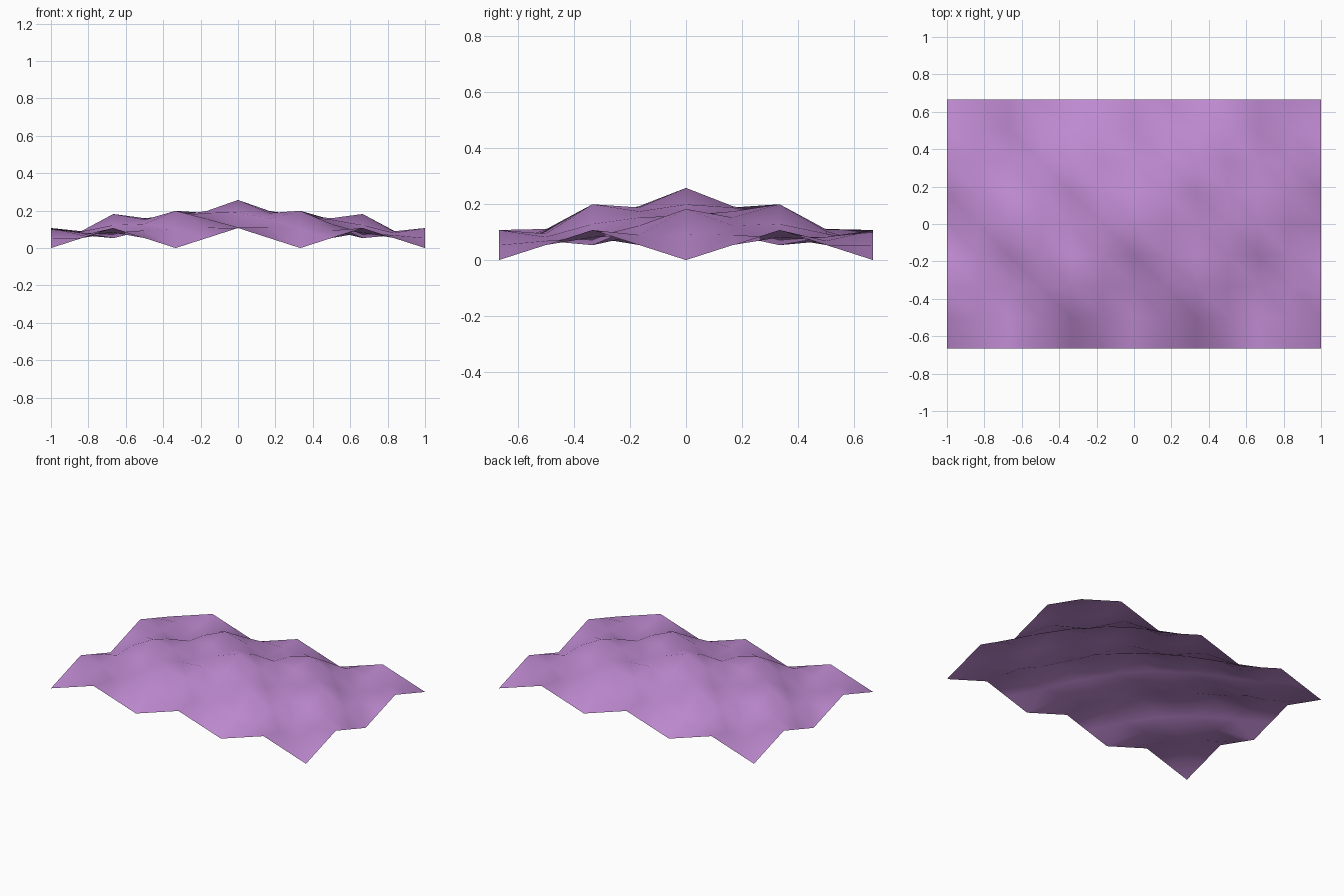
import bpy
import bmesh
from math import sin, cos, pi

HALF_X, HALF_Y = 1.0, 2 / 3
CELL = 1 / 3          # distance between a crest and the next hollow
RIPPLE = 0.0535       # half height of the ripples
DOME = 0.15           # rise of the sheet towards its middle

cube = bpy.data.objects.get("Cube")
if cube:
    bpy.data.objects.remove(cube, do_unlink=True)


def height(x, y):
    """Chequered ripples riding on a gentle dome."""
    u, v = x + HALF_X, y + HALF_Y
    dome = sin(pi * u / (2 * HALF_X)) * sin(pi * v / (2 * HALF_Y))
    ripple = 1 - cos(pi * u / CELL) * cos(pi * v / CELL)
    return DOME * dome + RIPPLE * ripple


# Flat grid, two faces per ripple cell
bm = bmesh.new()
bmesh.ops.create_grid(bm, x_segments=12, y_segments=8, size=1)
for v in bm.verts:
    v.co.y *= HALF_Y
    v.co.z = height(v.co.x, v.co.y)

# Split every quad along the same diagonal
for face in list(bm.faces):
    corners = sorted(face.verts, key=lambda v: v.co.x - v.co.y)
    bmesh.utils.face_split(face, corners[0], corners[-1])
bmesh.ops.recalc_face_normals(bm, faces=bm.faces)
if sum(f.normal.z for f in bm.faces) < 0:
    bmesh.ops.reverse_faces(bm, faces=bm.faces)
for face in bm.faces:
    face.smooth = True

mesh = bpy.data.meshes.new("rippled_sheet")
bm.to_mesh(mesh)
bm.free()
sheet = bpy.data.objects.new("rippled_sheet", mesh)
bpy.context.collection.objects.link(sheet)

# Single lilac colour
lilac = bpy.data.materials.new("lilac")
lilac.use_nodes = True
colour = (0.53, 0.26, 0.65, 1)
lilac.diffuse_color = colour
for node in lilac.node_tree.nodes:
    if node.type == "BSDF_PRINCIPLED":
        node.inputs["Base Color"].default_value = colour
mesh.materials.append(lilac)
